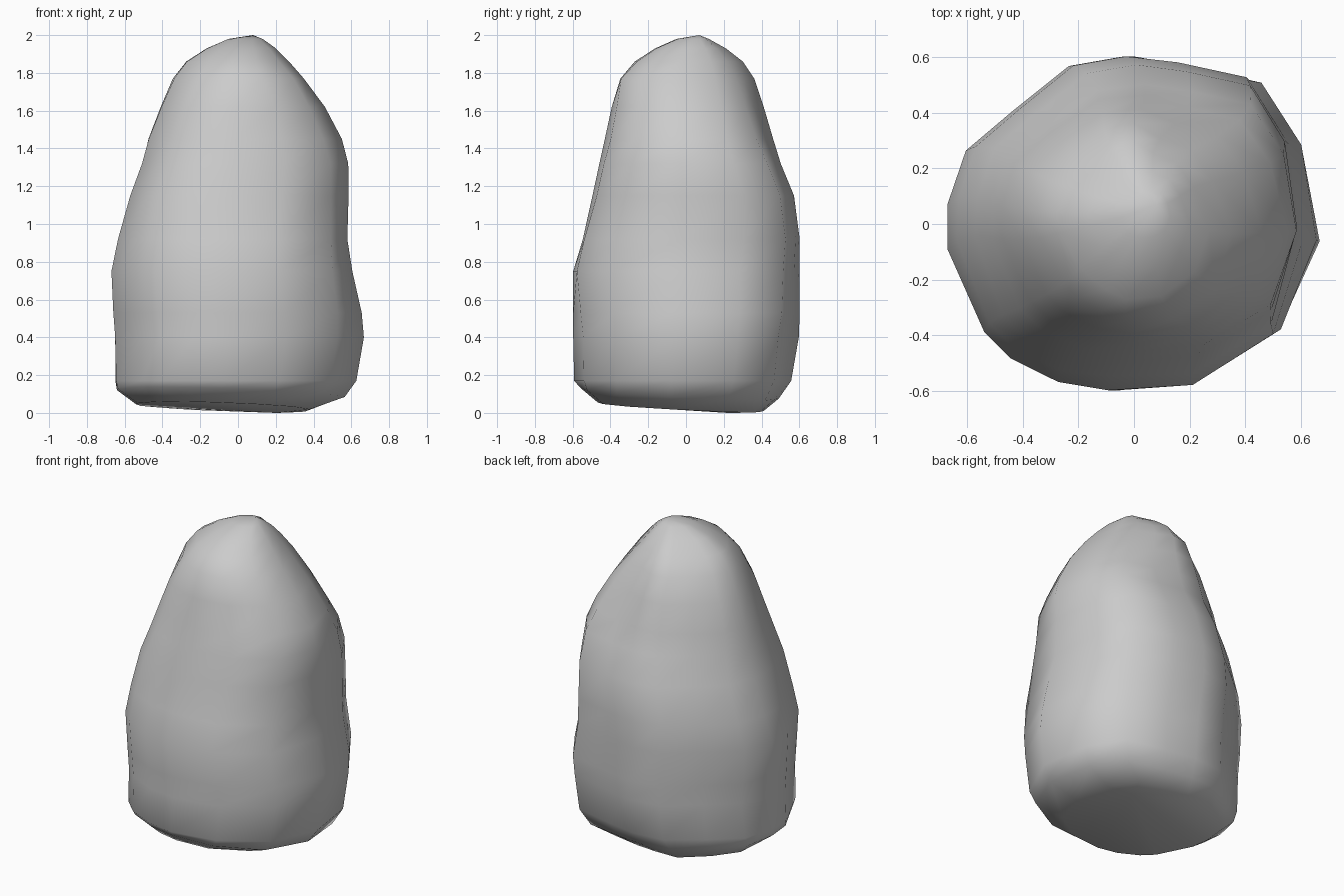
import bpy, bmesh, math

# Rounded-polygon outline seen from above (counter-clockwise)
OUTLINE = [(-0.67, 0.07), (-0.67, -0.09), (-0.53, -0.39), (-0.43, -0.485), (-0.25, -0.57),
           (-0.06, -0.6), (0.25, -0.56), (0.54, -0.38), (0.67, -0.06), (0.6, 0.28),
           (0.455, 0.495), (0.2, 0.557), (0.0, 0.605), (-0.21, 0.57), (-0.42, 0.41), (-0.6, 0.265)]

# Height, then left, right, front and back limits of each cross-section
RINGS = [(0.028, -0.53, 0.38, -0.47, 0.41),
         (0.10, -0.635, 0.565, -0.56, 0.49),
         (0.17, -0.645, 0.63, -0.595, 0.555),
         (0.40, -0.65, 0.67, -0.60, 0.595),
         (0.53, -0.66, 0.655, -0.60, 0.60),
         (0.75, -0.67, 0.60, -0.60, 0.60),
         (0.92, -0.63, 0.57, -0.545, 0.60),
         (1.15, -0.56, 0.58, -0.49, 0.57),
         (1.32, -0.50, 0.58, -0.455, 0.50),
         (1.45, -0.47, 0.55, -0.43, 0.46),
         (1.62, -0.405, 0.46, -0.395, 0.41),
         (1.77, -0.345, 0.345, -0.355, 0.36),
         (1.86, -0.28, 0.27, -0.28, 0.30),
         (1.93, -0.17, 0.20, -0.17, 0.21),
         (1.98, -0.05, 0.13, -0.05, 0.12)]

# Bulge of the four corners per ring, in hundredths: front-left, front-right, back-right, back-left
BULGE = [(0, 0, 3, 5), (0, 0, 3, 3), (0, -2, 2, 2), (0, -2, 0, 0), (0, 0, 2, 0),
         (0, 3, 3, 0), (2, 5, 4, 0), (4, 3, 3, 0), (3, 2, 2, 1), (1, 0, -1, 2),
         (0, 0, -3, 2), (-3, 2, -4, 0), (-4, 0, -4, -3), (-3, 0, -2, -2), (0, 0, 0, 0)]


def fit(v, half, lo, hi):
    return lo + (v + half) / (2 * half) * (hi - lo)


bm = bmesh.new()
rings = []
for i, (z, x0, x1, y0, y1) in enumerate(RINGS):
    fl, fr, br, bl = BULGE[i]
    ring = []
    for px, py in OUTLINE:
        a = math.atan2(py, px)
        corner = (br if px > 0 else bl) if py > 0 else (fr if px > 0 else fl)
        push = 0.01 * corner * abs(math.sin(2 * a))
        x = fit(px, 0.67, x0, x1) + push * math.cos(a)
        y = fit(py, 0.603, y0, y1) + push * math.sin(a)
        tilt = (0.035 * x + 0.05 * y) if i < 2 else 0  # sloping underside
        ring.append(bm.verts.new((x, y, max(0, z - tilt))))
    rings.append(ring)

# Side walls
n = len(OUTLINE)
for a, b in zip(rings, rings[1:]):
    for k in range(n):
        j = (k + 1) % n
        bm.faces.new((a[k], a[j], b[j], b[k]))

# Underside and tip
base = bm.verts.new((0.2, 0.22, 0.0))
tip = bm.verts.new((0.08, 0.07, 2.0))
for k in range(n):
    j = (k + 1) % n
    bm.faces.new((rings[0][j], rings[0][k], base))
    bm.faces.new((rings[-1][k], rings[-1][j], tip))

bmesh.ops.recalc_face_normals(bm, faces=bm.faces)
for f in bm.faces:
    f.smooth = True
mesh = bpy.data.meshes.new("boulder")
bm.to_mesh(mesh)
bm.free()
rock = bpy.data.objects.new("boulder", mesh)
bpy.context.collection.objects.link(rock)

# Darker stone grey
stone = bpy.data.materials.new("stone")
stone.diffuse_color = (0.55, 0.55, 0.55, 1)
mesh.materials.append(stone)
